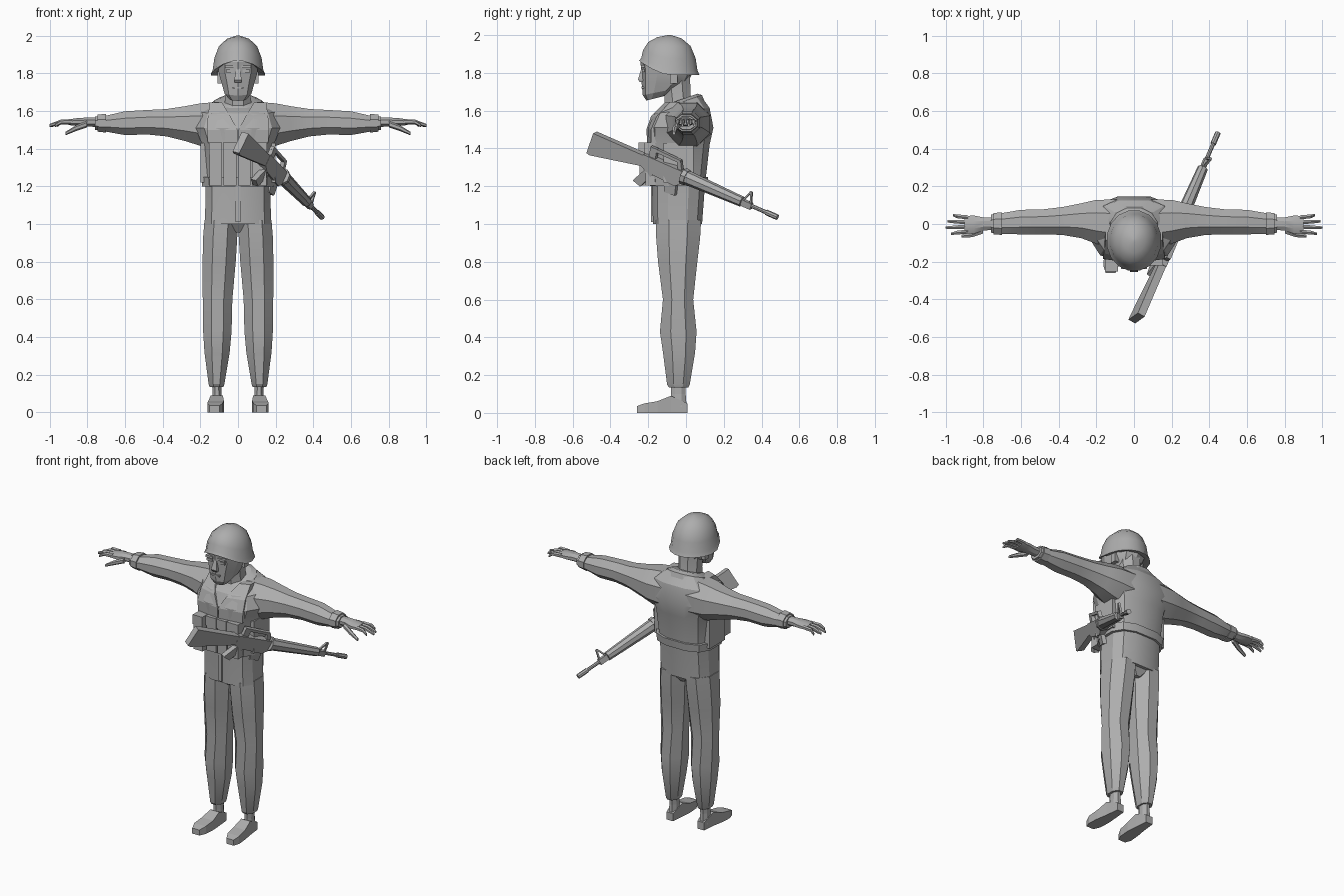
import bpy, bmesh, math
from mathutils import Vector, Matrix

if "Cube" in bpy.data.objects:
    bpy.data.objects.remove(bpy.data.objects["Cube"])

GREY = (0.42, 0.42, 0.42, 1)
mat = bpy.data.materials.new("plain grey")
mat.use_nodes = True
mat.diffuse_color = GREY
mat.node_tree.nodes["Principled BSDF"].inputs["Base Color"].default_value = GREY


def ring(axis, pos, lo1, hi1, lo2, hi2, n=8, p=2.0, tilt=0.0):
    """Flat-sided closed section that fills the given bounds across an axis."""
    pts, raw = [], []
    for i in range(n):
        a = math.tau * (i + 0.5) / n
        c, s = math.cos(a), math.sin(a)
        raw.append((math.copysign(abs(c) ** (2 / p), c), math.copysign(abs(s) ** (2 / p), s)))
    m = max(abs(c) for c, s in raw)
    for c, s in raw:
        a = (lo1 + hi1) / 2 + (hi1 - lo1) / 2 * c / m
        b = (lo2 + hi2) / 2 + (hi2 - lo2) / 2 * s / m
        if axis == "x":
            pts.append((pos, a, b))
        elif axis == "y":
            pts.append((a, pos, b))
        else:
            pts.append((a, b, pos + tilt * (b - (lo2 + hi2) / 2)))
    return pts


def loft(name, rings, side=1, matrix=None, smooth=25):
    """Skin a list of equal-length rings and close both ends."""
    bm = bmesh.new()
    rows = [[bm.verts.new((x * side, y, z)) for x, y, z in r] for r in rings]
    n = len(rows[0])
    for a, b in zip(rows, rows[1:]):
        for i in range(n):
            j = (i + 1) % n
            bm.faces.new((a[i], a[j], b[j], b[i]))
    bm.faces.new(rows[0])
    bm.faces.new(rows[-1])
    if matrix:
        bm.transform(matrix)
    bmesh.ops.recalc_face_normals(bm, faces=bm.faces)
    mesh = bpy.data.meshes.new(name)
    bm.to_mesh(mesh)
    bm.free()
    mesh.materials.append(mat)
    obj = bpy.data.objects.new(name, mesh)
    bpy.context.collection.objects.link(obj)
    if smooth:
        bpy.ops.object.select_all(action="DESELECT")
        obj.select_set(True)
        bpy.context.view_layer.objects.active = obj
        bpy.ops.object.shade_smooth_by_angle(angle=math.radians(smooth))
    return obj


def tube(name, axis, sections, side=1, n=8, p=2.0, **kw):
    return loft(name, [ring(axis, *s, n=n, p=p) for s in sections], side, **kw)


def box(name, x, y, z, side=1, **kw):
    return tube(name, "z", [(z[0], *x, *y), (z[1], *x, *y)], side, n=4, smooth=0, **kw)


# Torso: jacket skirt, waist, chest and sloping shoulders
torso = [(1.00, .175, -.175, .085, 0), (1.20, .172, -.18, .10, 0), (1.42, .19, -.195, .125, 0),
         (1.51, .225, -.20, .145, 0), (1.60, .20, -.165, .125, .1), (1.645, .12, -.125, .08, .3)]
loft("jacket", [ring("z", z, -w, w, f, b, 12, 2.8, t) for z, w, f, b, t in torso])
loft("collar", [ring("z", z, -w, w, f, b, 12, 2.2, .35) for z, w, f, b in
                [(1.60, .15, -.15, .10), (1.645, .125, -.13, .085), (1.66, .09, -.11, .06)]])

# Vest belt and pouches
tube("vest_belt", "z", [(1.20, -.19, .19, -.19, .112), (1.25, -.195, .195, -.195, .118)], n=12, p=2.8)
edges = [-.155, -.082, -.004, .07, .155]
for i, (a, b) in enumerate(zip(edges, edges[1:])):
    front = -.245 if i == 0 else -.215
    box(f"pouch_{i + 1}", (a + .004, b - .004), (front, -.12), (1.205, 1.425))
    box(f"pouch_flap_{i + 1}", (a + .002, b - .002), (front - .006, -.12), (1.37, 1.432))
box("jacket_placket", (-.012, .012), (-.186, -.15), (1.01, 1.20))


def panel_row(z, inner, outer, y_in, y_out):
    return [(inner, y_in, z), (outer, y_out, z), (outer, y_out + .05, z), (inner, y_in + .05, z)]


for side, word in ((1, "left"), (-1, "right")):
    # Vest front with an open neck
    loft(f"{word}_vest_front", [panel_row(1.43, .003, .16, -.205, -.185),
                                panel_row(1.50, .003, .165, -.21, -.185),
                                panel_row(1.57, .04, .16, -.185, -.155),
                                panel_row(1.645, .085, .15, -.11, -.085)], side, smooth=0)
    box(f"{word}_side_pouch", (.14, .20), (-.12, .04), (1.22, 1.43), side)

    # Sleeve and cuff
    tube(f"{word}_sleeve", "x", [
        (.08, -.13, .13, 1.40, 1.65), (.20, -.105, .128, 1.415, 1.64), (.28, -.075, .11, 1.44, 1.625),
        (.38, -.058, .09, 1.465, 1.61), (.48, -.055, .078, 1.475, 1.605), (.60, -.055, .075, 1.472, 1.598),
        (.70, -.052, .058, 1.49, 1.575), (.76, -.046, .05, 1.50, 1.57)], side)
    tube(f"{word}_cuff", "x", [(.70, -.058, .062, 1.485, 1.585), (.745, -.055, .058, 1.49, 1.58)], side)

    # Hand, fingers and thumb
    tube(f"{word}_palm", "x", [(.74, -.03, .035, 1.515, 1.565), (.80, -.035, .035, 1.517, 1.565),
                               (.85, -.052, .045, 1.52, 1.562), (.90, -.05, .042, 1.525, 1.555)], side)
    for i, tip in enumerate((.97, 1.0, .99, .96)):
        y = -.04 + i * .025
        spread = (i - 1.5) * .004
        tube(f"{word}_finger_{i + 1}", "x", [
            (.88, y - .011, y + .011, 1.53, 1.555), (.94, y + spread - .010, y + spread + .010, 1.53, 1.552),
            (tip, y + spread * 2 - .006, y + spread * 2 + .006, 1.515, 1.53)], side, n=6)
    tube(f"{word}_thumb", "x", [(.80, -.05, -.02, 1.515, 1.545), (.86, -.07, -.045, 1.495, 1.522),
                                (.915, -.072, -.056, 1.472, 1.488)], side, n=6)

    # Trouser leg
    tube(f"{word}_trouser_leg", "z", [
        (1.02, .0, .178, -.16, .08), (.93, .004, .185, -.158, .075), (.80, .012, .188, -.148, .06),
        (.60, .03, .187, -.122, .038), (.43, .034, .185, -.138, .056), (.32, .044, .178, -.122, .048),
        (.15, .072, .156, -.10, .02), (.135, .078, .15, -.09, .012)], side)

    # Ankle and shoe
    tube(f"{word}_ankle", "z", [(.03, .085, .14, -.085, .004), (.10, .088, .136, -.08, -.002),
                                (.20, .088, .138, -.08, .0)], side, smooth=0)
    tube(f"{word}_shoe", "y", [(.008, .088, .136, 0, .05), (-.08, .08, .145, 0, .09), (-.15, .075, .157, 0, .062),
                               (-.22, .08, .163, 0, .05), (-.26, .098, .15, 0, .036)], side, n=4, smooth=0)

    # Ear, eye and brow
    box(f"{word}_ear", (.08, .108), (-.085, -.045), (1.745, 1.81), side)
    box(f"{word}_eye", (.025, .065), (-.232, -.22), (1.805, 1.82), side)
    box(f"{word}_brow", (.018, .07), (-.239, -.22), (1.828, 1.842), side)

# Pelvis bridging the two legs
tube("trouser_seat", "z", [(.955, -.03, .03, -.10, .04), (1.02, -.16, .16, -.15, .075)])

# Neck and head
tube("neck", "z", [(1.58, -.08, .08, -.11, .05), (1.68, -.066, .066, -.115, .025), (1.80, -.07, .07, -.13, .02)])
head = [(1.665, .045, -.208, -.12, .25), (1.70, .072, -.225, -.05, .2), (1.745, .086, -.23, .0, 0),
        (1.80, .102, -.23, .03, 0), (1.86, .105, -.236, .04, 0), (1.93, .08, -.20, .02, 0)]
loft("head", [ring("z", z, -w, w, f, b, 10, 2.4, t) for z, w, f, b, t in head])
tube("nose", "z", [(1.752, -.018, .018, -.245, -.21), (1.765, -.02, .02, -.254, -.21),
                   (1.825, -.009, .009, -.236, -.21)], n=4, smooth=0)
box("mouth", (-.028, .028), (-.235, -.21), (1.718, 1.728))

# Helmet: dome over a flared rim raised at the brow
def helmet_ring(h, r, n=16):
    pts = []
    for i in range(n):
        a = math.tau * (i + .5) / n
        rim = 1.788 + .078 * max(0, -math.sin(a)) ** 1.5
        pts.append((.147 * r * math.cos(a), -.088 + .163 * r * math.sin(a), rim + (2.0 - rim) * h))
    return pts


loft("helmet", [helmet_ring(h, r) for h, r in
                [(.06, .78), (0, .97), (0, 1), (.12, .93), (.42, .87), (.73, .70), (.92, .40), (1, .06)]], smooth=35)

# Rifle frame: local x runs butt to muzzle, local z is up
axis = Vector((.42, .98, -.43)).normalized()
up = Vector((.38, .23, .88))
up = (up - axis * up.dot(axis)).normalized()
across = up.cross(axis)
place = Matrix((axis, across, up)).transposed().to_4x4()
place.translation = Vector((.455, .49, 1.058)) - axis * 1.15


def slab(name, profile, half):
    return loft(name, [[(u, v, w) for u, w in profile] for v in (-half, half)], matrix=place, smooth=0)


def rod(name, u0, u1, r0, r1, w=-.025):
    return tube(name, "x", [(u, -r, r, w - r, w + r) for u, r in ((u0, r0), (u1, r1))], matrix=place)


slab("rifle_stock", [(.01, .0), (.33, .0), (.33, -.06), (.02, -.125), (0, -.12)], .021)
slab("rifle_receiver", [(.32, .005), (.58, .005), (.58, -.055), (.54, -.09), (.36, -.08), (.32, -.06)], .022)
slab("rifle_grip", [(.35, -.07), (.40, -.08), (.345, -.175), (.295, -.16)], .016)
slab("rifle_magazine", [(.47, -.08), (.54, -.08), (.55, -.145), (.485, -.15)], .013)
slab("trigger_guard", [(.39, -.08), (.47, -.08), (.465, -.105), (.405, -.105)], .006)
slab("carry_handle_rear", [(.35, 0), (.39, 0), (.385, .06), (.345, .06)], .012)
slab("carry_handle_front", [(.53, 0), (.555, 0), (.535, .05), (.51, .05)], .012)
slab("carry_handle_top", [(.345, .042), (.54, .038), (.53, .055), (.345, .06)], .012)
rod("rifle_handguard", .58, .93, .036, .026)
rod("handguard_ring", .565, .59, .042, .04)
rod("rifle_barrel", .90, 1.15, .010, .010)
rod("flash_hider", 1.08, 1.15, .014, .014)
slab("front_sight_rear_leg", [(.925, -.02), (.937, -.02), (.972, .05), (.962, .05)], .006)
slab("front_sight_front_leg", [(.978, -.02), (.988, -.02), (.975, .05), (.965, .05)], .006)
slab("front_sight_base", [(.92, -.01), (.99, -.01), (.99, -.045), (.92, -.045)], .012)
